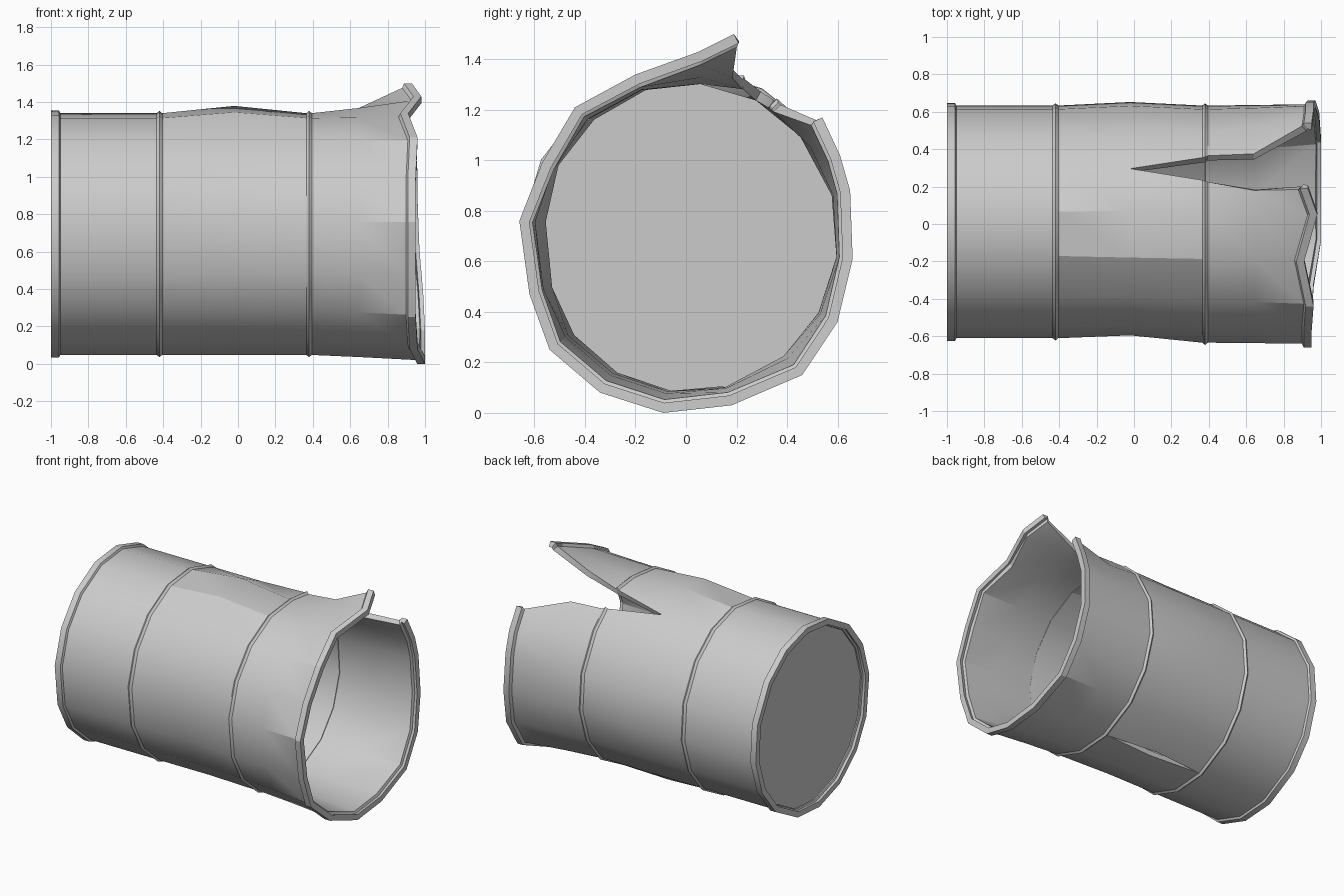
import bpy
from math import cos, sin, radians
from mathutils import Vector

if "Cube" in bpy.data.objects:
    bpy.data.objects.remove(bpy.data.objects["Cube"])

CZ = 0.693
# Column angles round the drum, starting and ending at the torn seam
ANGLES = [63, 85, 107, 130, 152, 174, 199, 219, 241, 263, 285, 310, 331, 353, 376, 401, 423]
# Bent open rim: x, y, z for each column
RIM = [(.93, .19, 1.50), (.98, .05, 1.43), (.91, -.20, 1.34), (.96, -.44, 1.21),
       (.95, -.57, .99), (.95, -.66, .76), (.95, -.62, .47), (.95, -.54, .25),
       (.96, -.34, .08), (1.0, -.09, 0), (1.0, .18, .03), (1.0, .46, .15),
       (.99, .60, .36), (.97, .66, .61), (.96, .65, .88), (.96, .61, 1.02), (.95, .54, 1.17)]
# Ring stations: x position and radial swelling (flange and hoops)
RINGS = [(-1, .014), (-.957, .014), (-.95, 0), (-.435, 0), (-.42, .012), (-.405, 0),
         (-.02, 0), (.365, 0), (.38, .012), (.395, 0), (.64, 0), (.905, 0), (.912, 0), (1, 0)]
# Torn edges by ring number: (front side y, z), (back side y, z)
TEAR = {7: ((.235, 1.32), (.355, 1.235)), 8: ((.23, 1.335), (.36, 1.245)),
        9: ((.225, 1.32), (.365, 1.23)), 10: ((.18, 1.365), (.375, 1.22))}
LAST = len(ANGLES) - 1
GASH = 10


def drum_point(x, swell, j):
    a = radians(ANGLES[j])
    shift = .012 if x < 0.2 else 0
    ry = .626 if x < 0.2 else .638
    return Vector((x, shift + (ry + swell) * cos(a), CZ + (.65 + swell) * sin(a)))


def point(i, j):
    x, swell = RINGS[i]
    rim = Vector(RIM[j])
    if i in TEAR and j in (0, LAST):
        return Vector((x, *TEAR[i][0 if j == 0 else 1]))
    if i >= 11:
        # flange follows the bent rim
        k = .97 if i == 11 else 1
        back = {11: .052, 12: .042, 13: 0}[i]
        return Vector((rim.x - back, rim.y * k, CZ + (rim.z - CZ) * k))
    p = drum_point(x, swell, j)
    if i == 10:
        q = Vector((x, rim.y * .97, CZ + (rim.z - CZ) * .97))
        p = p.lerp(q, .4)
    if i == 6:
        # buckled middle
        k = {1: 1.06, 2: 1.05, 5: .975, 6: .98, 13: 1.03, 14: 1.03}.get(j, 1)
        p = Vector((x, p.y * k, CZ + (p.z - CZ) * k))
    return p


def make(name, verts, faces, thickness):
    mesh = bpy.data.meshes.new(name)
    mesh.from_pydata(verts, [], faces)
    obj = bpy.data.objects.new(name, mesh)
    bpy.context.collection.objects.link(obj)
    wall = obj.modifiers.new("wall", 'SOLIDIFY')
    wall.thickness = thickness
    wall.offset = -1
    bpy.ops.object.select_all(action='DESELECT')
    obj.select_set(True)
    bpy.context.view_layer.objects.active = obj
    bpy.ops.object.modifier_apply(modifier="wall")
    bpy.ops.object.shade_smooth_by_angle(angle=radians(26))
    return obj


# Drum shell, with the seam closed up to the tear tip
verts, index = [], {}


def vert(i, j, after):
    if j == LAST and i <= 6:
        j = 0
    side = 0
    if i == 6 and j == GASH:
        side = 1 if after else -1
    key = (i, j, side)
    if key not in index:
        index[key] = len(verts)
        verts.append(point(i, j) + Vector((0, .03 * side, 0)))
    return index[key]


faces = []
for i in range(len(RINGS) - 1):
    for j in range(LAST):
        faces.append((vert(i, j, True), vert(i, j + 1, False),
                      vert(i + 1, j + 1, False), vert(i + 1, j, True)))
make("drum_shell", verts, faces, .04)

# Recessed closed end
lid = [drum_point(-.965, -.035, j) for j in range(LAST)]
make("drum_end", lid, [tuple(reversed(range(LAST)))], .03)
